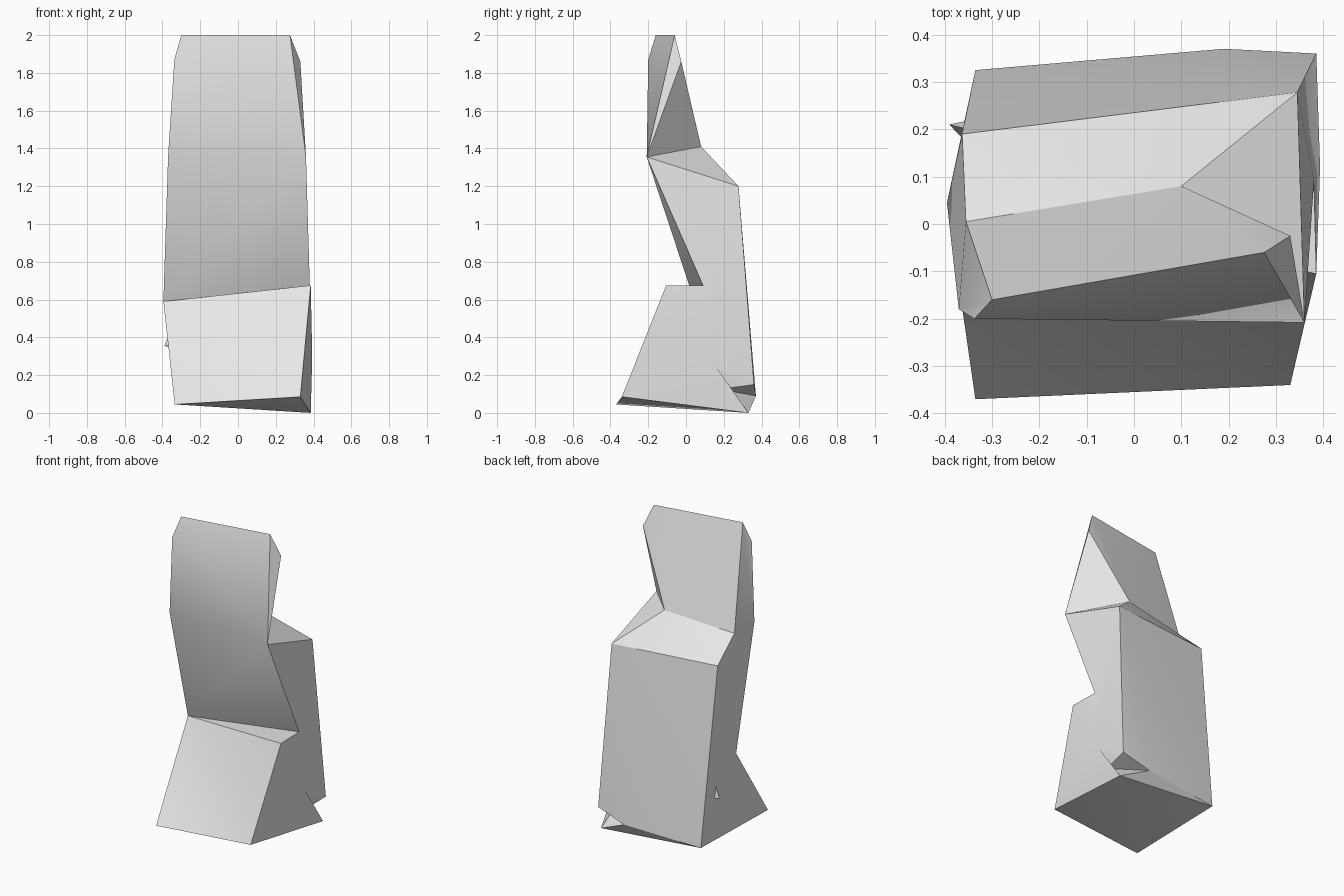
import bpy
import bmesh
import math

default_cube = bpy.data.objects.get("Cube")
if default_cube:
    bpy.data.objects.remove(default_cube, do_unlink=True)

# One plain stone colour
stone = bpy.data.materials.new("light_grey_stone")
stone.use_nodes = True
stone.diffuse_color = (0.8, 0.8, 0.8, 1)
stone.node_tree.nodes["Principled BSDF"].inputs["Base Color"].default_value = stone.diffuse_color


def build_solid(name, corners, faces):
    """Make a closed faceted solid from named corners and space-separated face outlines."""
    bm = bmesh.new()
    verts = {key: bm.verts.new(position) for key, position in corners.items()}
    for outline in faces:
        bm.faces.new([verts[key] for key in outline.split()])
    bmesh.ops.recalc_face_normals(bm, faces=bm.faces[:])
    mesh = bpy.data.meshes.new(name)
    bm.to_mesh(mesh)
    bm.free()
    mesh.materials.append(stone)
    obj = bpy.data.objects.new(name, mesh)
    bpy.context.collection.objects.link(obj)
    bpy.ops.object.select_all(action="DESELECT")
    obj.select_set(True)
    bpy.context.view_layer.objects.active = obj
    bpy.ops.object.shade_smooth_by_angle(angle=math.radians(30))
    return obj


# Corners of the standing stone; left is +x
corners = {
    # Foot
    "foot_left": (0.33, -0.34, 0.085),
    "foot_right": (-0.335, -0.37, 0.045),
    "heel_left": (0.385, 0.33, 0),
    "heel_right": (-0.335, 0.325, 0.06),
    # Chipped heel
    "chip_top": (0.385, 0.36, 0.15),
    "chip_back": (0.19, 0.37, 0.09),
    "chip_inner": (0.36, 0.18, 0.125),
    # Front ledge
    "ledge_front": (0.385, -0.105, 0.675),
    "ledge_inner": (0.38, 0.09, 0.675),
    "ledge_right": (-0.395, 0.045, 0.59),
    "belly_left": (0.393, 0.12, 0.3),
    # Overhang and back shoulder
    "chest_left": (0.36, -0.208, 1.355),
    "chest_right": (-0.37, -0.18, 1.36),
    "shoulder_left": (0.345, 0.278, 1.2),
    "shoulder_right": (-0.363, 0.19, 1.21),
    "nape_left": (0.1, 0.08, 1.41),
    "nape_right": (-0.355, 0.005, 1.35),
    # Crown slab
    "temple_left": (0.33, -0.025, 1.86),
    "temple_right": (-0.337, -0.2, 1.87),
    "crown_left": (0.275, -0.06, 2),
    "crown_right": (-0.3, -0.16, 2),
}

foot_faces = [
    "foot_right foot_left ledge_right",
    "foot_left ledge_front ledge_right",
    "ledge_front ledge_inner ledge_right",
    "foot_right heel_right heel_left",
    "foot_right heel_left foot_left",
]
chip_faces = [
    "chip_inner chip_top chip_back",
    "chip_inner chip_back heel_left",
    "chip_back heel_right heel_left",
]
front_faces = [
    "ledge_right ledge_inner chest_left",
    "ledge_right chest_left chest_right",
    "chest_right chest_left temple_right",
    "temple_right chest_left crown_right",
    "crown_right chest_left crown_left",
]
back_faces = [
    "shoulder_right shoulder_left heel_right",
    "shoulder_left chip_back heel_right",
    "shoulder_left chip_top chip_back",
    "shoulder_right nape_left shoulder_left",
    "shoulder_right nape_right nape_left",
    "nape_right crown_right nape_left",
    "crown_right crown_left nape_left",
    "crown_left temple_left nape_left",
]
left_faces = [
    "chest_left temple_left crown_left",
    "chest_left nape_left temple_left",
    "chest_left shoulder_left nape_left",
    "chest_left ledge_inner shoulder_left",
]
right_faces = [
    "ledge_right heel_right foot_right",
    "ledge_right shoulder_right heel_right",
    "ledge_right nape_right shoulder_right",
    "ledge_right chest_right nape_right",
    "chest_right crown_right nape_right",
    "chest_right temple_right crown_right",
]

# Fan the lower left side around its slight bulge
rim = ["shoulder_left", "ledge_inner", "ledge_front", "foot_left",
       "heel_left", "chip_inner", "chip_top"]
for start, end in zip(rim, rim[1:] + rim[:1]):
    left_faces.append(f"belly_left {start} {end}")

build_solid("standing_stone", corners,
            foot_faces + chip_faces + front_faces + back_faces + left_faces + right_faces)

# Small pointed splinter on the right side
splinter = {
    "tip": (-0.39, 0.21, 0.355),
    "top": (-0.35, 0.2, 0.45),
    "front": (-0.36, 0.178, 0.355),
    "back": (-0.345, 0.22, 0.345),
}
build_solid("side_splinter", splinter,
            ["tip top front", "tip back top", "tip front back", "top back front"])
